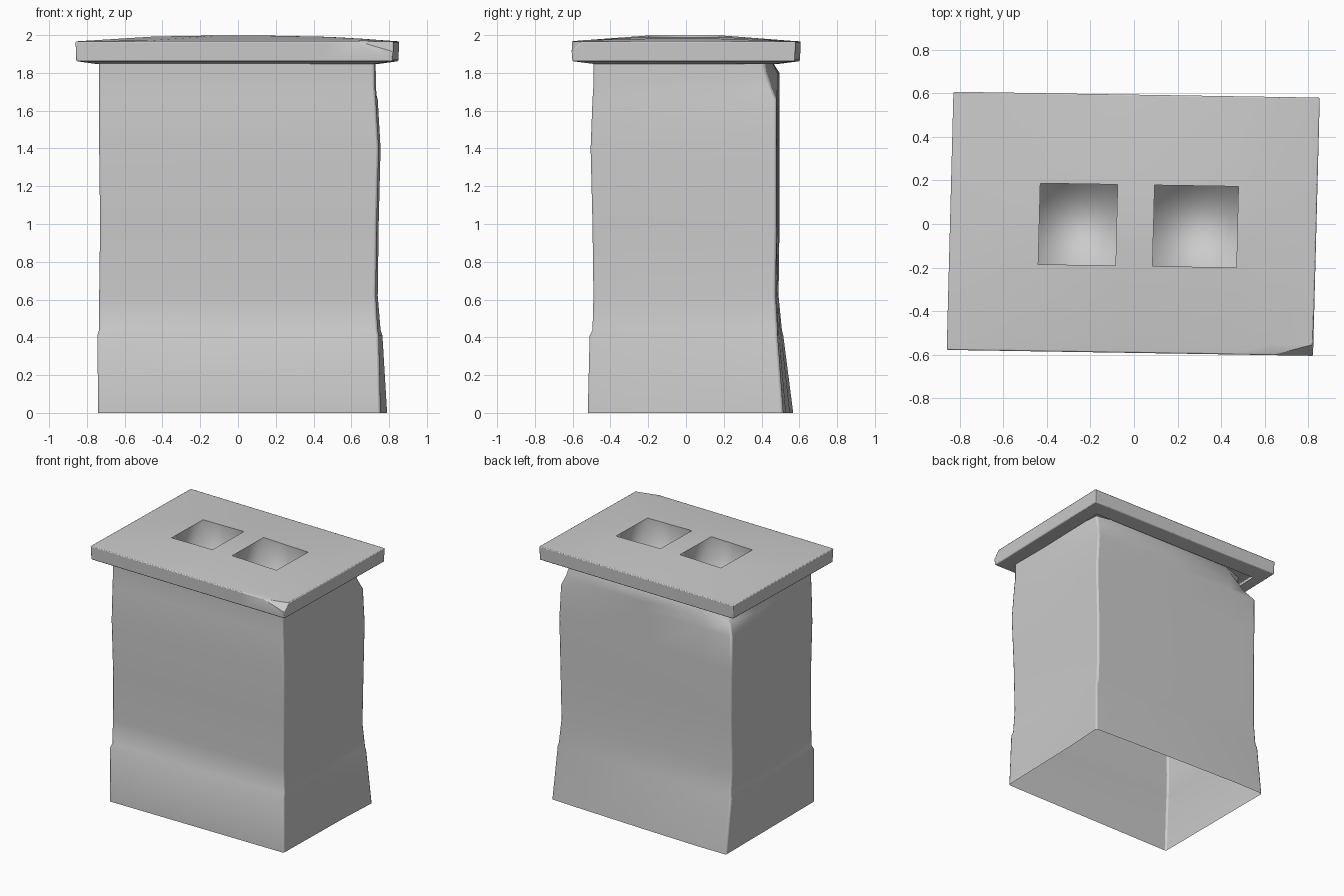
import bpy, bmesh, math

cube = bpy.data.objects.get("Cube")
if cube:
    bpy.data.objects.remove(cube)

stone = bpy.data.materials.new("grey stone")
stone.use_nodes = True
GREY = (0.6, 0.6, 0.6, 1)
stone.diffuse_color = GREY
stone.node_tree.nodes["Principled BSDF"].inputs["Base Color"].default_value = GREY


def finish(bm, name, angle=35, bevel=0.0):
    mesh = bpy.data.meshes.new(name)
    bm.to_mesh(mesh)
    bm.free()
    ob = bpy.data.objects.new(name, mesh)
    bpy.context.collection.objects.link(ob)
    mesh.materials.append(stone)
    if bevel:
        mod = ob.modifiers.new("soft edges", "BEVEL")
        mod.width = bevel
        mod.segments = 2
        mod.angle_limit = math.radians(50)
    bpy.ops.object.select_all(action="DESELECT")
    bpy.context.view_layer.objects.active = ob
    ob.select_set(True)
    bpy.ops.object.shade_smooth_by_angle(angle=math.radians(angle))
    return ob


def bridge(bm, a, b):
    n = len(a)
    for i in range(n):
        bm.faces.new((a[i], a[(i + 1) % n], b[(i + 1) % n], b[i]))


# Shaft: open-bottomed loft; each level is z, left x, right x, front y, back y, back flare, chip depth
levels = [
    (0.00, -0.74, 0.755, -0.52, 0.515, 0.035, 0),
    (0.41, -0.745, 0.745, -0.51, 0.485, 0.02, 0),
    (0.44, -0.735, 0.74, -0.495, 0.485, 0.015, 0),
    (0.62, -0.735, 0.73, -0.49, 0.475, 0.01, 0),
    (1.00, -0.73, 0.735, -0.495, 0.48, 0.01, 0),
    (1.40, -0.735, 0.745, -0.505, 0.48, 0.01, 0),
    (1.66, -0.735, 0.73, -0.495, 0.48, 0.01, 0),
    (1.73, -0.735, 0.725, -0.49, 0.48, 0.01, 0.05),
    (1.80, -0.735, 0.725, -0.49, 0.48, 0.01, 0.09),
    (1.87, -0.735, 0.725, -0.49, 0.45, 0.0, 0.06),
]
bm = bmesh.new()
prev = None
for z, x0, x1, y0, y1, flare, chip in levels:
    pts = [(x0, y0), (0, y0), (x1, y0), (x1 + flare * 0.5, 0.2),
           (x1 + flare - chip * 0.35, y1 - chip * 0.6), (0.5, y1 + flare * 0.4),
           (0, y1 + flare), (-0.5, y1 + flare * 1.5),
           (x0 + chip, y1 + flare * 1.5 - chip), (x0, 0.2)]
    ring = [bm.verts.new((x, y, z)) for x, y in pts]
    if prev:
        bridge(bm, prev, ring)
    prev = ring
finish(bm, "chimney_shaft", 40, 0.012)

# Cap: slightly skewed, domed slab with two flue openings
xs = [-0.845, -0.435, -0.08, 0.09, 0.475, 0.65, 0.838]
ys = [-0.592, -0.54, -0.192, 0.18, 0.594]
nx, ny = len(xs), len(ys)


def top_point(i, j):
    x, y = xs[i], ys[j]
    dome = max(0, 1 - max(abs(x) / 0.84, abs(y) / 0.59) ** 2)
    z = 1.967 + 0.035 * dome
    if (i, j) == (nx - 1, 0):
        z = 1.912
    return x + 0.026 * y, y - 0.016 * x, z


bm = bmesh.new()
top = {(i, j): bm.verts.new(top_point(i, j)) for i in range(nx) for j in range(ny)}
openings = ((1, 2), (3, 2))
for i in range(nx - 1):
    for j in range(ny - 1):
        if (i, j) in openings:
            continue
        a, b, c, d = top[i, j], top[i + 1, j], top[i + 1, j + 1], top[i, j + 1]
        if (i, j) == (nx - 2, 0):
            bm.faces.new((a, b, c))
            bm.faces.new((a, c, d))
        else:
            bm.faces.new((a, b, c, d))

# Slab sides and underside sloping in to the shaft
border = [top[i, 0] for i in range(nx)] + [top[nx - 1, j] for j in range(1, ny)]
border += [top[i, ny - 1] for i in range(nx - 2, -1, -1)] + [top[0, j] for j in range(ny - 2, 0, -1)]


def lower_ring(scale_x, scale_y, z):
    return [bm.verts.new((v.co.x * scale_x, v.co.y * scale_y, z)) for v in border]


rim = lower_ring(0.995, 0.993, 1.862)
neck = lower_ring(0.87, 0.80, 1.847)
bridge(bm, rim, border)
bridge(bm, neck, rim)
finish(bm, "chimney_cap", 30, 0.006)

# Flues: square wells with softly shaded floors
bm = bmesh.new()
for i, j in openings:
    corners = [top_point(*k) for k in ((i, j), (i + 1, j), (i + 1, j + 1), (i, j + 1))]
    mouth = [bm.verts.new(c) for c in corners]
    base = [bm.verts.new((x, y, 1.55)) for x, y, z in corners]
    bridge(bm, mouth, base)
    bm.faces.new(base)
bmesh.ops.recalc_face_normals(bm, faces=bm.faces)
bmesh.ops.reverse_faces(bm, faces=bm.faces)
flues = finish(bm, "flue_wells", 100)
# Well walls face the open middle
bm = bmesh.new()
bm.from_mesh(flues.data)
for f in bm.faces:
    if abs(f.normal.z) > 0.9 and f.normal.z < 0:
        bmesh.ops.reverse_faces(bm, faces=bm.faces)
        break
bm.to_mesh(flues.data)
bm.free()
